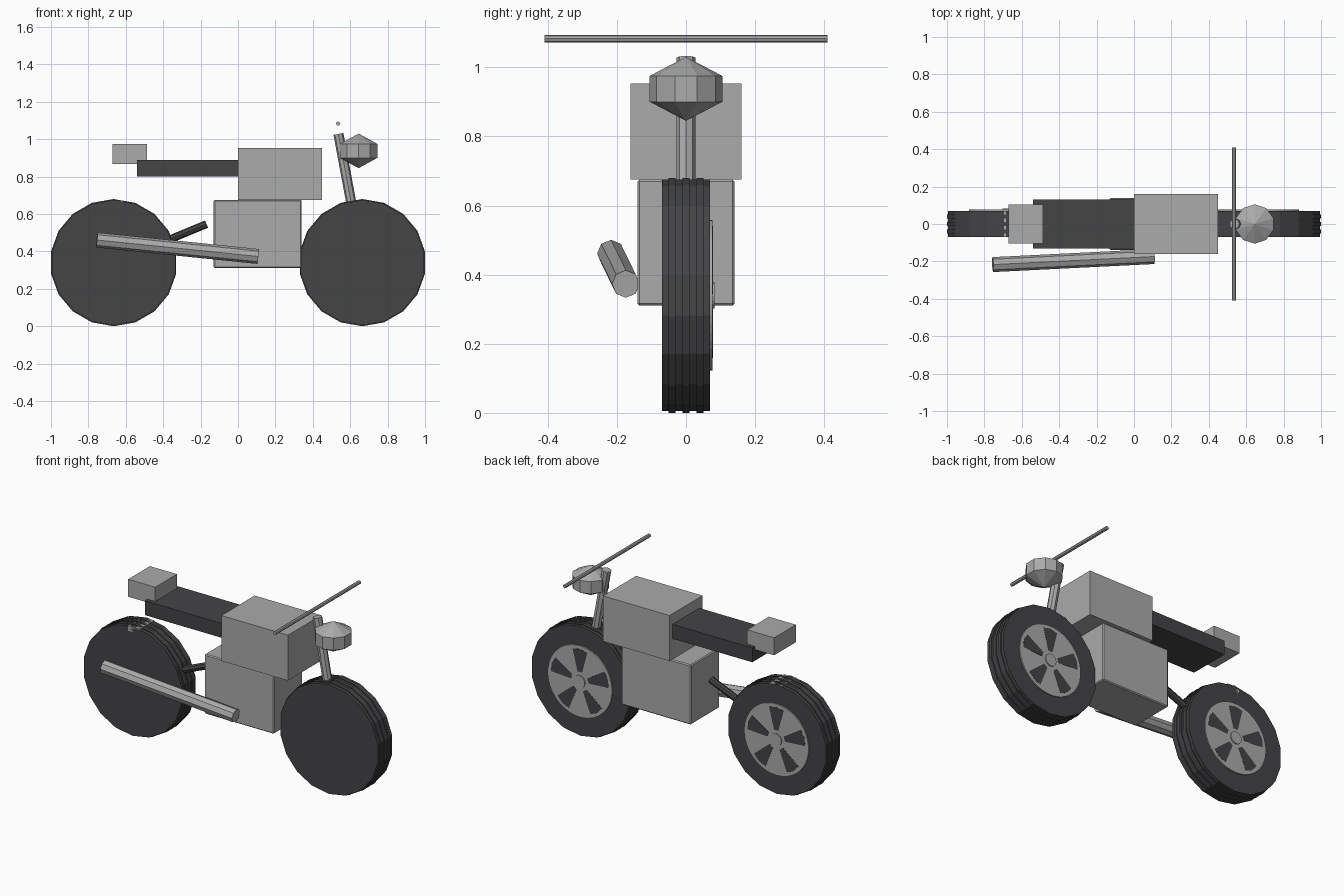
import bpy, bmesh, math
from mathutils import Vector

if "Cube" in bpy.data.objects:
    bpy.data.objects.remove(bpy.data.objects["Cube"])


def colour(name, rgb):
    m = bpy.data.materials.new(name)
    m.diffuse_color = (*rgb, 1)
    m.use_nodes = True
    m.node_tree.nodes["Principled BSDF"].inputs["Base Color"].default_value = m.diffuse_color
    return m


GREY = colour("light grey", (0.40, 0.405, 0.40))
DARK = colour("dark grey", (0.058, 0.058, 0.062))


def finish(name, bm, mat):
    bmesh.ops.recalc_face_normals(bm, faces=bm.faces)
    me = bpy.data.meshes.new(name)
    bm.to_mesh(me)
    bm.free()
    me.materials.append(mat)
    ob = bpy.data.objects.new(name, me)
    bpy.context.collection.objects.link(ob)
    return ob


def box(name, lo, hi, mat, bevel=0):
    lo, hi = Vector(lo), Vector(hi)
    bm = bmesh.new()
    bmesh.ops.create_cube(bm, size=1)
    for v in bm.verts:
        v.co = (lo + hi) / 2 + v.co * (hi - lo)
    ob = finish(name, bm, mat)
    if bevel:
        mod = ob.modifiers.new("bevel", 'BEVEL')
        mod.width, mod.segments = bevel, 1
    return ob


def rod(name, a, b, r, mat, n=8):
    a, b = Vector(a), Vector(b)
    bm = bmesh.new()
    bmesh.ops.create_cone(bm, cap_ends=True, segments=n, radius1=r, radius2=r,
                          depth=(b - a).length)
    rot = (b - a).to_track_quat('Z', 'Y')
    for v in bm.verts:
        v.co = rot @ v.co + (a + b) / 2
    return finish(name, bm, mat)


def polar(cx, cz, r, ang, y):
    return (cx + r * math.cos(ang), y, cz + r * math.sin(ang))


def lathe_y(name, cx, cz, profile, n, mat):
    """Capped solid around a y-parallel axis; profile is (y, radius) pairs."""
    bm = bmesh.new()
    rings = [[bm.verts.new(polar(cx, cz, r, math.pi / 2 + i * math.tau / n, y))
              for i in range(n)] for y, r in profile]
    for p, q in zip(rings, rings[1:]):
        for i in range(n):
            bm.faces.new((p[i], p[(i + 1) % n], q[(i + 1) % n], q[i]))
    bm.faces.new(rings[0])
    bm.faces.new(rings[-1])
    return finish(name, bm, mat)


# Wheels: ridged tyre, one-sided rim plate with dark openings, hub cap
AXLE_Z = 0.34
for side, cx in (("rear", -0.665), ("front", 0.665)):
    profile = [(-0.07, 0.335)]
    for y in (-0.04, 0, 0.04):
        profile += [(y - 0.01, 0.335), (y - 0.01, 0.34),
                    (y + 0.01, 0.34), (y + 0.01, 0.335)]
    profile.append((0.07, 0.335))
    lathe_y(side + "_tyre", cx, AXLE_Z, profile, 18, DARK)
    lathe_y(side + "_rim", cx, AXLE_Z, [(0.06, 0.218), (0.077, 0.218)], 48, GREY)
    lathe_y(side + "_hub", cx, AXLE_Z, [(0.06, 0.038), (0.083, 0.038)], 16, GREY)
    bm = bmesh.new()
    for k in range(5):
        a = math.pi / 2 + k * math.tau / 5
        corners = ((0.06, -0.25), (0.195, -0.25), (0.2, 0), (0.195, 0.25), (0.06, 0.25))
        face = bm.faces.new([bm.verts.new(polar(cx, AXLE_Z, r, a + d, 0.076))
                             for r, d in corners])
        ext = bmesh.ops.extrude_face_region(bm, geom=[face])
        for v in ext["geom"]:
            if isinstance(v, bmesh.types.BMVert):
                v.co.y += 0.002
    finish(side + "_rim_openings", bm, DARK)

# Small plate sunk into the top of the rear tyre
box("rear_tyre_plate", (-0.695, -0.07, 0.64), (-0.615, 0.07, 0.6715), GREY)

# Body blocks
box("engine", (-0.13, -0.14, 0.31), (0.34, 0.14, 0.675), GREY, 0.006)
box("fuel_tank", (0, -0.16, 0.675), (0.45, 0.16, 0.953), GREY)
box("seat", (-0.54, -0.13, 0.80), (0, 0.13, 0.888), DARK)
box("tail_box", (-0.67, -0.105, 0.868), (-0.487, 0.105, 0.975), GREY)

# Rods
rod("exhaust", (0.107, -0.174, 0.373), (-0.755, -0.217, 0.461), 0.04, GREY)
rod("swing_arm", (-0.665, 0, AXLE_Z), (-0.168, 0, 0.546), 0.021, DARK)
rod("front_fork", (0.665, 0, AXLE_Z), (0.537, 0, 1.028), 0.027, GREY)
rod("handlebar", (0.535, -0.41, 1.083), (0.535, 0.41, 1.083), 0.011, GREY)

# Headlight: faceted drum with pointed top and bottom
bm = bmesh.new()
N = 10
rings = [[bm.verts.new((0.645 + 0.105 * math.sin(i * math.tau / N),
                        0.105 * math.cos(i * math.tau / N), z)) for i in range(N)]
         for z in (0.90, 0.975)]
bottom = bm.verts.new((0.645, 0, 0.845))
top = bm.verts.new((0.645, 0, 1.03))
for i in range(N):
    j = (i + 1) % N
    bm.faces.new((rings[0][i], rings[0][j], rings[1][j], rings[1][i]))
    bm.faces.new((rings[0][j], rings[0][i], bottom))
    bm.faces.new((rings[1][i], rings[1][j], top))
finish("headlight", bm, GREY)
